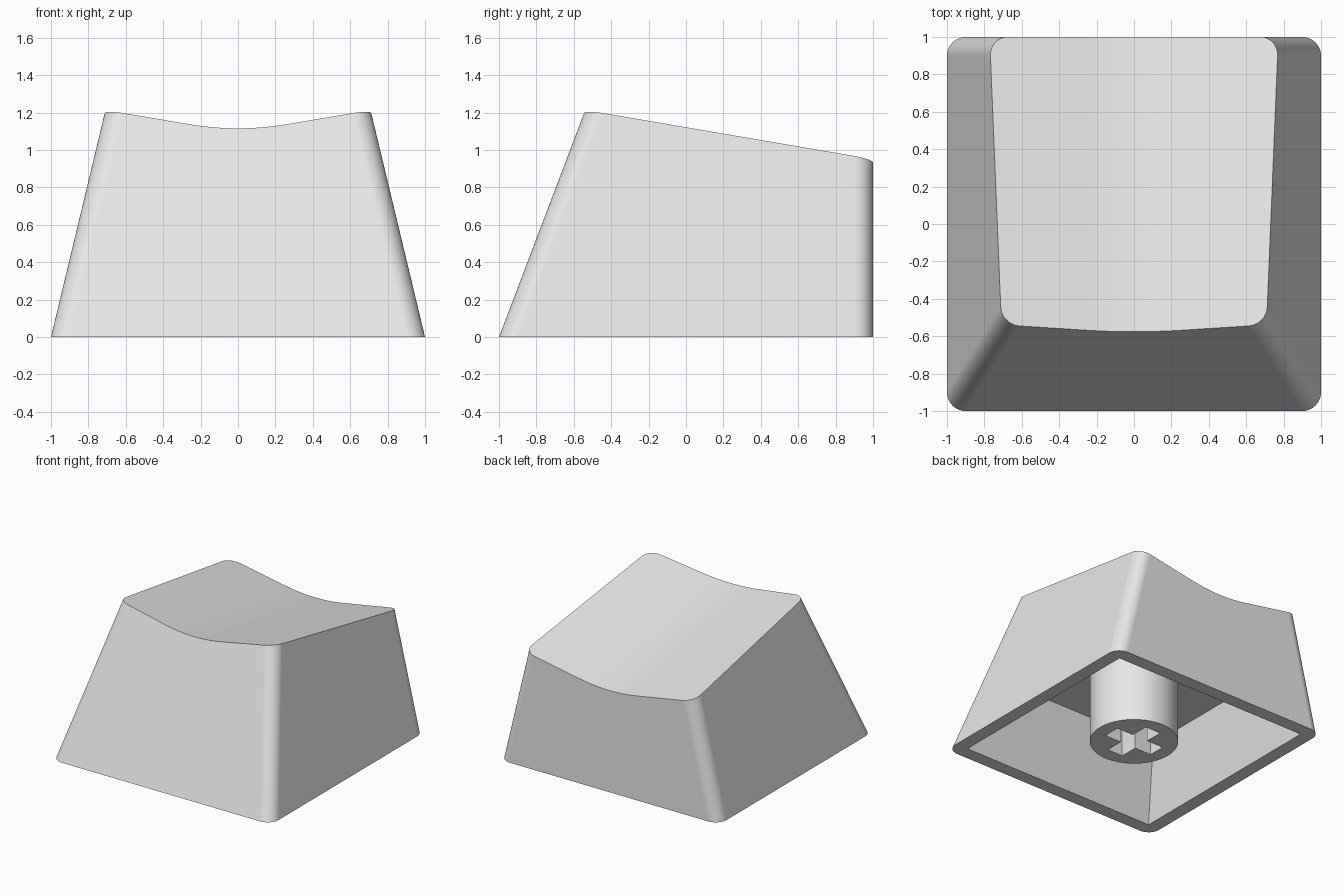
import bpy, bmesh, math

default = bpy.data.objects.get("Cube")
if default:
    bpy.data.objects.remove(default, do_unlink=True)

GREY = (0.8, 0.8, 0.8, 1)
plastic = bpy.data.materials.new("grey plastic")
plastic.use_nodes = True
plastic.diffuse_color = GREY
plastic.node_tree.nodes["Principled BSDF"].inputs["Base Color"].default_value = GREY


def loft(name, lower, upper):
    """Closed solid between two outlines with matching points."""
    bm = bmesh.new()
    a = [bm.verts.new(p) for p in lower]
    b = [bm.verts.new(p) for p in upper]
    n = len(a)
    bm.faces.new(a[::-1])
    bm.faces.new(b)
    for i in range(n):
        j = (i + 1) % n
        bm.faces.new((a[i], a[j], b[j], b[i]))
    bmesh.ops.recalc_face_normals(bm, faces=bm.faces)
    mesh = bpy.data.meshes.new(name)
    bm.to_mesh(mesh)
    bm.free()
    mesh.materials.append(plastic)
    obj = bpy.data.objects.new(name, mesh)
    bpy.context.collection.objects.link(obj)
    return obj


def cut(target, cutter):
    """Subtract the cutter from the target and discard the cutter."""
    mod = target.modifiers.new("cut", 'BOOLEAN')
    mod.operation = 'DIFFERENCE'
    mod.solver = 'EXACT'
    mod.object = cutter
    cutter.hide_render = True
    bpy.context.view_layer.objects.active = target
    bpy.ops.object.modifier_apply(modifier=mod.name)
    bpy.data.objects.remove(cutter, do_unlink=True)


def smooth(obj):
    bpy.ops.object.select_all(action='DESELECT')
    obj.select_set(True)
    bpy.context.view_layer.objects.active = obj
    bpy.ops.object.shade_smooth_by_angle(angle=math.radians(30))


def wall_ring(z, inset=0, radius=0, steps=10):
    """Horizontal section: sides lean in, front leans more, back is upright."""
    half = 1 - 0.24 * z - inset
    front, back = -1 + 0.38 * z + inset, 1 - inset
    corners = [(half, back), (-half, back), (-half, front), (half, front)]
    pts = []
    for k, (x, y) in enumerate(corners):
        if not radius:
            pts.append((x, y, z))
            continue
        cx = x - math.copysign(radius, x)
        cy = y - math.copysign(radius, y)
        for i in range(steps + 1):
            t = (k + i / steps) * math.pi / 2
            pts.append((cx + radius * math.cos(t), cy + radius * math.sin(t), z))
    return pts


def dish_height(x, y):
    """Tilted top with a rounded valley between two straight slopes."""
    x = abs(x)
    rise = 0.346 * x * x if x < 0.26 else 0.18 * (x - 0.13)
    return 1.0135 - 0.178 * y + rise


def dish_section(y):
    xs = [-1.3] + [0.26 * i / 8 for i in range(-8, 9)] + [1.3]
    return [(x, y, dish_height(x, y)) for x in xs] + [(1.3, y, 2), (-1.3, y, 2)]


def circle(r, z, n=64):
    return [(r * math.cos(2 * math.pi * i / n), r * math.sin(2 * math.pi * i / n), z)
            for i in range(n)]


def rectangle(hx, hy, z):
    return [(hx, hy, z), (-hx, hy, z), (-hx, -hy, z), (hx, -hy, z)]


# Shell: tapered block, dished top, hollow underside
shell = loft("shell", wall_ring(0, radius=0.1), wall_ring(1.4, radius=0.1))
cut(shell, loft("dish_cutter", dish_section(-1.3), dish_section(1.3)))
cut(shell, loft("cavity_cutter", wall_ring(-0.1, inset=0.11), wall_ring(0.56, inset=0.11)))
smooth(shell)
weighted = shell.modifiers.new("weighted_normals", 'WEIGHTED_NORMAL')
weighted.keep_sharp = True

# Stem: round post with a cross-shaped socket
stem = loft("stem", circle(0.333, 0), circle(0.333, 0.58))
for hx, hy in ((0.222, 0.07), (0.07, 0.222)):
    cut(stem, loft("socket_cutter", rectangle(hx, hy, -0.1), rectangle(hx, hy, 0.42)))
smooth(stem)
